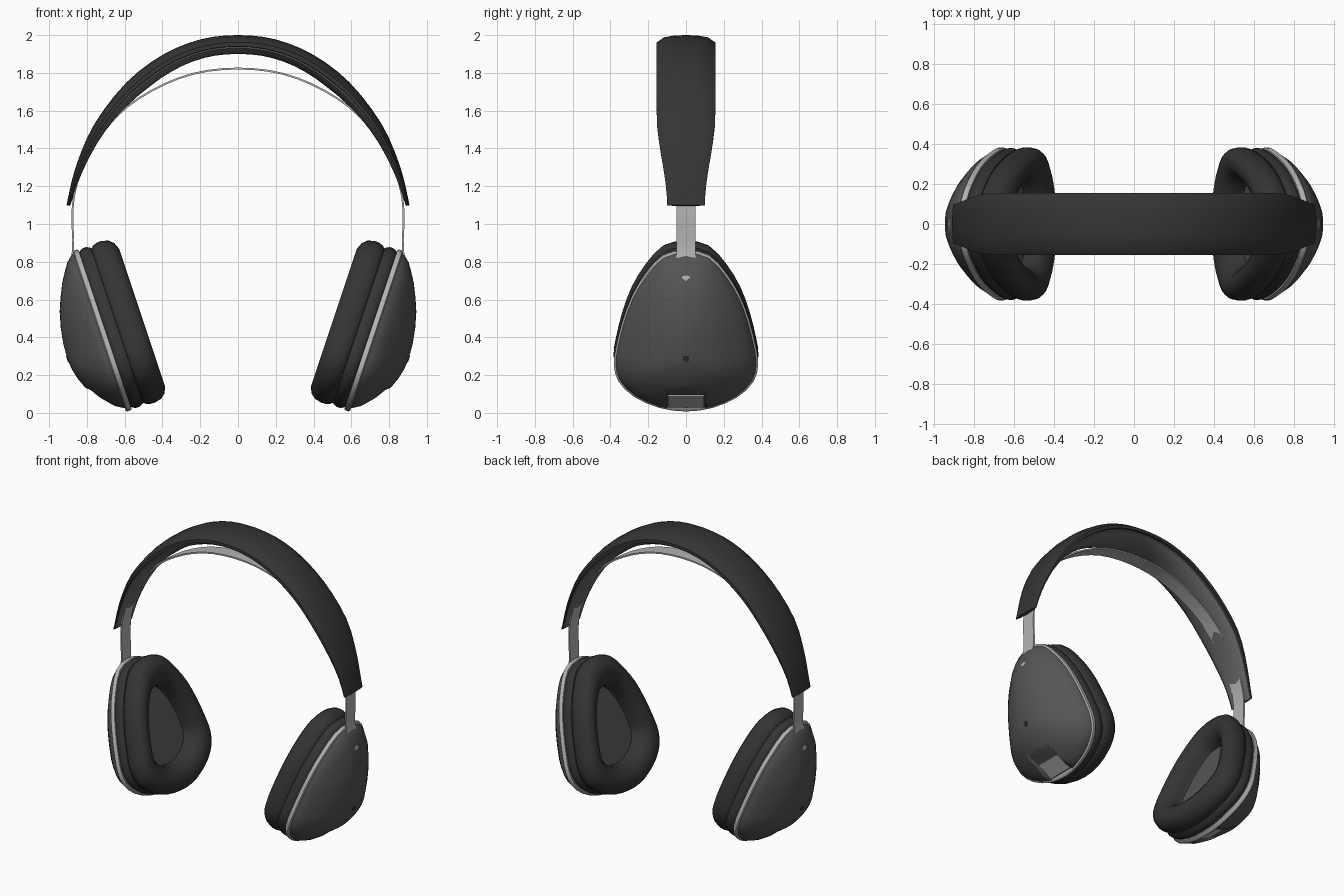
import bpy, bmesh, math
from mathutils import Vector

if "Cube" in bpy.data.objects:
    bpy.data.objects.remove(bpy.data.objects["Cube"])


def material(name, v):
    m = bpy.data.materials.new(name)
    m.diffuse_color = (v, v, v, 1)
    m.use_nodes = True
    m.node_tree.nodes["Principled BSDF"].inputs["Base Color"].default_value = m.diffuse_color
    return m


BLACK = material("black", 0.035)
DARK = material("dark_grey", 0.09)
LINING = material("lining_grey", 0.14)
SILVER = material("silver", 0.45)


def loft(name, rings, mat, angle=40):
    """Closed solid through a list of equal-length rings, capped at both ends."""
    bm = bmesh.new()
    vs = [[bm.verts.new(p) for p in r] for r in rings]
    n = len(rings[0])
    for a, b in zip(vs, vs[1:]):
        for i in range(n):
            bm.faces.new((a[i], a[(i + 1) % n], b[(i + 1) % n], b[i]))
    bm.faces.new(vs[0])
    bm.faces.new(vs[-1])
    bmesh.ops.recalc_face_normals(bm, faces=bm.faces)
    me = bpy.data.meshes.new(name)
    bm.to_mesh(me)
    bm.free()
    ob = bpy.data.objects.new(name, me)
    bpy.context.collection.objects.link(ob)
    if mat:
        me.materials.append(mat)
    bpy.ops.object.select_all(action='DESELECT')
    ob.select_set(True)
    bpy.context.view_layer.objects.active = ob
    bpy.ops.object.shade_smooth_by_angle(angle=math.radians(angle))
    return ob


def spline(pts, steps, closed=False):
    """Catmull-Rom curve through 2D points."""
    n = len(pts)
    get = (lambda i: Vector(pts[i % n])) if closed else (lambda i: Vector(pts[max(0, min(n - 1, i))]))
    out = []
    for i in range(n if closed else n - 1):
        a, b, c, d = (get(i + k) for k in (-1, 0, 1, 2))
        for s in range(steps):
            t = s / steps
            out.append(0.5 * (2 * b + (c - a) * t + (2 * a - 5 * b + 4 * c - d) * t * t
                              + (3 * b - a - 3 * c + d) * t ** 3))
    if not closed:
        out.append(Vector(pts[-1]))
    return out


def sweep(name, path, section, mat, angle=40):
    """Sweep a (y, outward offset) section along a path in the xz plane."""
    rings = []
    for i, p in enumerate(path):
        t = (path[min(i + 1, len(path) - 1)] - path[max(i - 1, 0)]).normalized()
        nx, nz = -t.y, t.x
        rings.append([(p.x + nx * o, y, p.y + nz * o) for y, o in section(p)])
    return loft(name, rings, mat, angle)


def arch(half):
    """Mirror a right-hand half path (top to bottom) into a full arch."""
    return spline([(-x, z) for x, z in half[:0:-1]] + half, 3)


# ---- headband and its padded lining
band_path = arch([(0, 2.0), (.2, 1.977), (.4, 1.895), (.59, 1.75), (.76, 1.53), (.86, 1.3), (.908, 1.1)])


def taper(p):
    k = max(0, min(1, (p.y - 1.1) / .5))
    half = .10 + .055 * k * k * (3 - 2 * k)
    thick = .02 + .08 * max(0, min(1, (p.y - 1.1) / .7))
    return half, thick


def band_section(p):
    w, t = taper(p)
    crown = [(-1, -.38), (-.75, -.12), (-.4, -.02), (0, 0), (.4, -.02), (.75, -.12), (1, -.38)]
    return [(w * y, t * o) for y, o in crown] + [(w, -t * .6), (.9 * w, -t * .62),
                                                 (-.9 * w, -t * .62), (-w, -t * .6)]


def lining_section(p):
    w, t = taper(p)
    return [(w * y, t * o) for y, o in [(-.9, -.55), (.9, -.55), (.88, -.7), (.7, -.86), (.35, -.96),
                                        (0, -1), (-.35, -.96), (-.7, -.86), (-.88, -.7)]]


sweep("headband", band_path, band_section, BLACK)
sweep("headband_lining", band_path, lining_section, LINING)


def flat(half, thick, drop=0):
    """Thin plate section, its edges drooping by drop."""
    ys = [-1, -.5, 0, .5, 1]
    top = [(half * y, -drop * y * y) for y in ys]
    return lambda p: top + [(y, o - thick) for y, o in top[::-1]]


# ---- thin metal strap under the headband
strap_path = arch([(0, 1.828), (.24, 1.80), (.46, 1.71), (.64, 1.58), (.79, 1.39), (.862, 1.2),
                   (.882, 1.05), (.878, .86), (.912, .75)])
sweep("metal_strap", strap_path, flat(.05, .01), SILVER)

# ---- ear cups: egg outline (y, v) in a tilted plane
egg_half = [(.12, .41), (.21, .31), (.28, .19), (.33, .05), (.365, -.1), (.375, -.19),
            (.352, -.28), (.27, -.365), (.14, -.425)]
egg = spline([(0, .437)] + egg_half + [(0, -.445)] + [(-y, v) for y, v in egg_half[::-1]], 2, True)


def place(side, y, v, n):
    """Cup coordinates (v up the tilted plane, n outwards) to world."""
    return (side * (.72 + .316 * v + .949 * n), y, .44 + .949 * v - .316 * n)


def cup_part(name, side, profile, centre, mat):
    rings = [[place(side, p.x * s, centre + (p.y - centre) * s, n) for p in egg] for s, n in profile]
    return loft(name, rings, mat, 45)


shell_profile = [(.97, -.01), (1, 0), (.985, .025), (.92, .063), (.84, .09), (.74, .122), (.62, .152),
                 (.48, .182), (.32, .204), (.16, .218), (.02, .222)]
ring_profile = [(.95, -.016), (1.005, -.016), (1.018, -.008), (1.018, .01), (1.0, .016), (.95, .016)]
base_profile = [(.96, -.012), (.99, -.02), (1.01, -.04), (1.01, -.06), (.985, -.082), (.9, -.09)]
pad_profile = [(.9, -.075), (.965, -.08), (1.0, -.095), (1.02, -.12), (1.022, -.145), (1.0, -.182),
               (.95, -.207), (.87, -.222), (.78, -.222), (.69, -.208), (.62, -.18), (.585, -.14),
               (.575, -.10), (.56, -.095)]

for side, tag in ((1, "right"), (-1, "left")):
    shell = cup_part(tag + "_shell", side, shell_profile, -.09, DARK)
    cup_part(tag + "_trim_ring", side, ring_profile, -.03, SILVER)
    cup_part(tag + "_cushion_base", side, base_profile, -.03, BLACK)
    cup_part(tag + "_ear_cushion", side, pad_profile, -.03, BLACK)
    cup_part(tag + "_speaker_cover", side, [(.6, -.09), (.6, -.105)], -.03, DARK)

    # notch in the lower edge of the shell, with a silver plate inside
    notch = [(.70, .09), (.59, .025), (.62, -.1), (.95, -.05), (.815, .135)]
    cutter = loft(tag + "_notch_cutter", [[(side * x, y, z) for x, z in notch] for y in (-.1, .1)], None)
    cutter.hide_render = True
    cutter.hide_viewport = True
    cut = shell.modifiers.new("notch", 'BOOLEAN')
    cut.operation = 'DIFFERENCE'
    cut.solver = 'EXACT'
    cut.object = cutter

    def plate(name, pts, half, thick, drop, mat):
        path = [Vector((side * x, z)) for x, z in pts]
        sweep(tag + name, path if side > 0 else path[::-1], flat(half, thick, drop), mat)

    plate("_notch_plate", [(.715, .088), (.66, .058), (.61, .028)], .096, .012, 0, SILVER)

    # strap bracket hugging the top of the shell
    plate("_strap_bracket", [(.888, .81), (.908, .765), (.924, .72), (.932, .675)], .098, .03, .018, SILVER)

    # small microphone hole on the outer face
    c, u = place(side, 0, -.11, .218), 12
    ring = lambda r, n: [place(side, r * math.cos(2 * math.pi * i / u), -.09 + r * math.sin(2 * math.pi * i / u), n)
                         for i in range(u)]
    loft(tag + "_microphone", [ring(.017, .21), ring(.017, .225), ring(.01, .225), ring(.01, .223)], BLACK)
